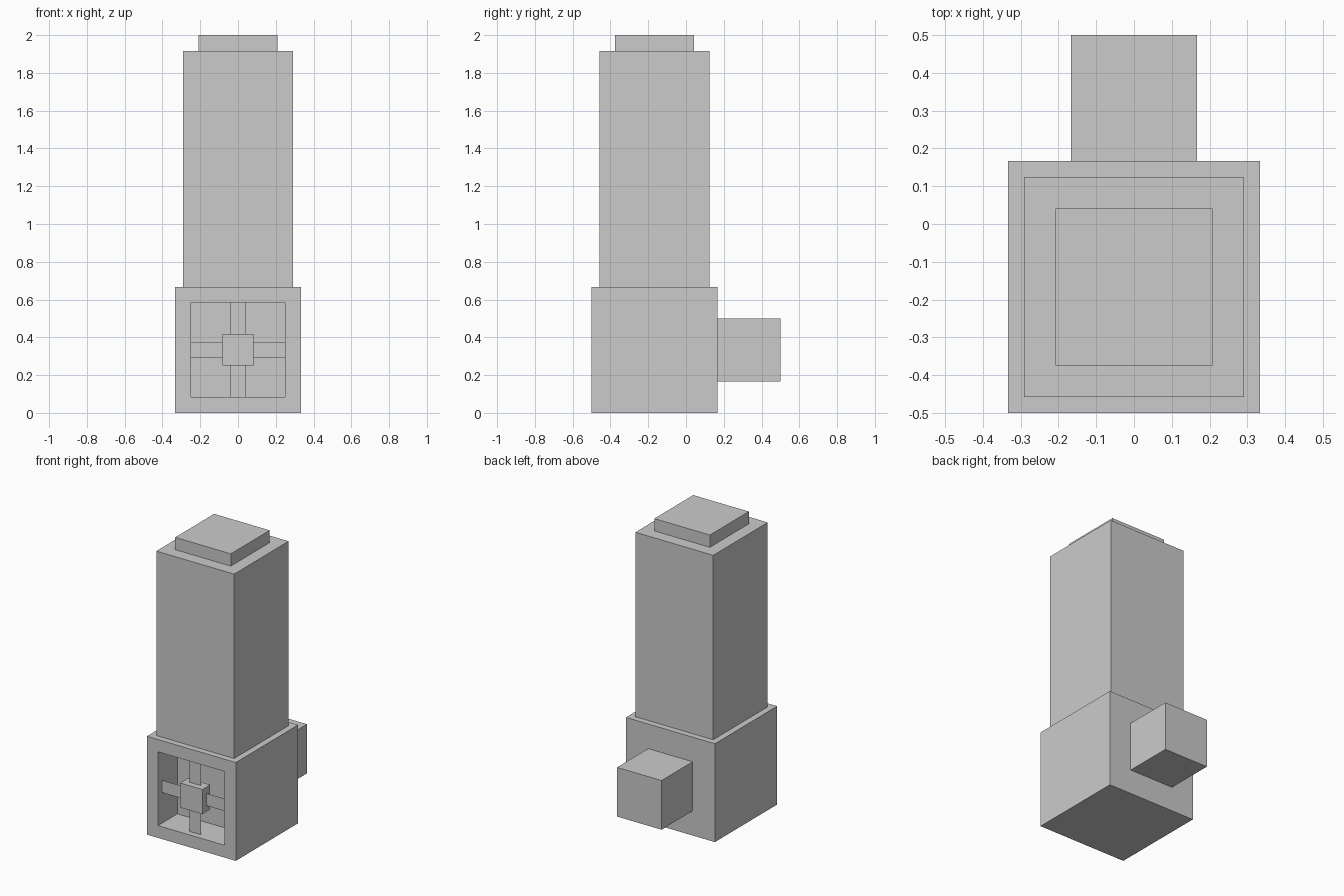
import bpy, bmesh
from math import pi
from mathutils import Matrix, Vector

if "Cube" in bpy.data.objects:
    bpy.data.objects.remove(bpy.data.objects["Cube"])

U = 1 / 24  # modelling grid unit


def finish(name, bm):
    mesh = bpy.data.meshes.new(name)
    bm.to_mesh(mesh)
    bm.free()
    obj = bpy.data.objects.new(name, mesh)
    bpy.context.collection.objects.link(obj)
    return obj


def box_bm(x, y, z):
    """Box from (min, max) pairs in grid units."""
    bm = bmesh.new()
    size = [(b - a) * U for a, b in (x, y, z)]
    mid = [(a + b) * U / 2 for a, b in (x, y, z)]
    bmesh.ops.create_cube(bm, size=1, matrix=Matrix.Translation(mid) @ Matrix.Diagonal((*size, 1)))
    return bm


# Base housing with a square recess in its front
bm = box_bm((-8, 8), (-12, 4), (0, 16))
bm.normal_update()
front = min(bm.faces, key=lambda f: f.calc_center_median().y)
bmesh.ops.inset_region(bm, faces=[front], thickness=2 * U, use_even_offset=True)
inner = bmesh.ops.extrude_discrete_faces(bm, faces=[front])["faces"][0]
bmesh.ops.translate(bm, verts=inner.verts, vec=(0, 5 * U, 0))
bmesh.ops.recalc_face_normals(bm, faces=bm.faces)
finish("base_housing", bm)

# Stacked tower, cap and rear connector
finish("tower", box_bm((-7, 7), (-11, 3), (16, 46)))
finish("tower_cap", box_bm((-5, 5), (-9, 1), (46, 48)))
finish("rear_connector", box_bm((-4, 4), (4, 12), (4, 12)))

# Hub in the recess, held by four flat spokes
finish("hub", box_bm((-2, 2), (-12, -10), (6, 10)))
centre = Vector((0, -11 * U, 8 * U))
for i in range(4):
    bm = bmesh.new()
    pts = [(-1, 2), (1, 2), (1, 6), (-1, 6)]
    bm.faces.new([bm.verts.new((x * U, 0, z * U)) for x, z in pts])
    bmesh.ops.transform(bm, verts=bm.verts,
                        matrix=Matrix.Translation(centre) @ Matrix.Rotation(i * pi / 2, 4, "Y"))
    finish(f"spoke_{i + 1}", bm)
